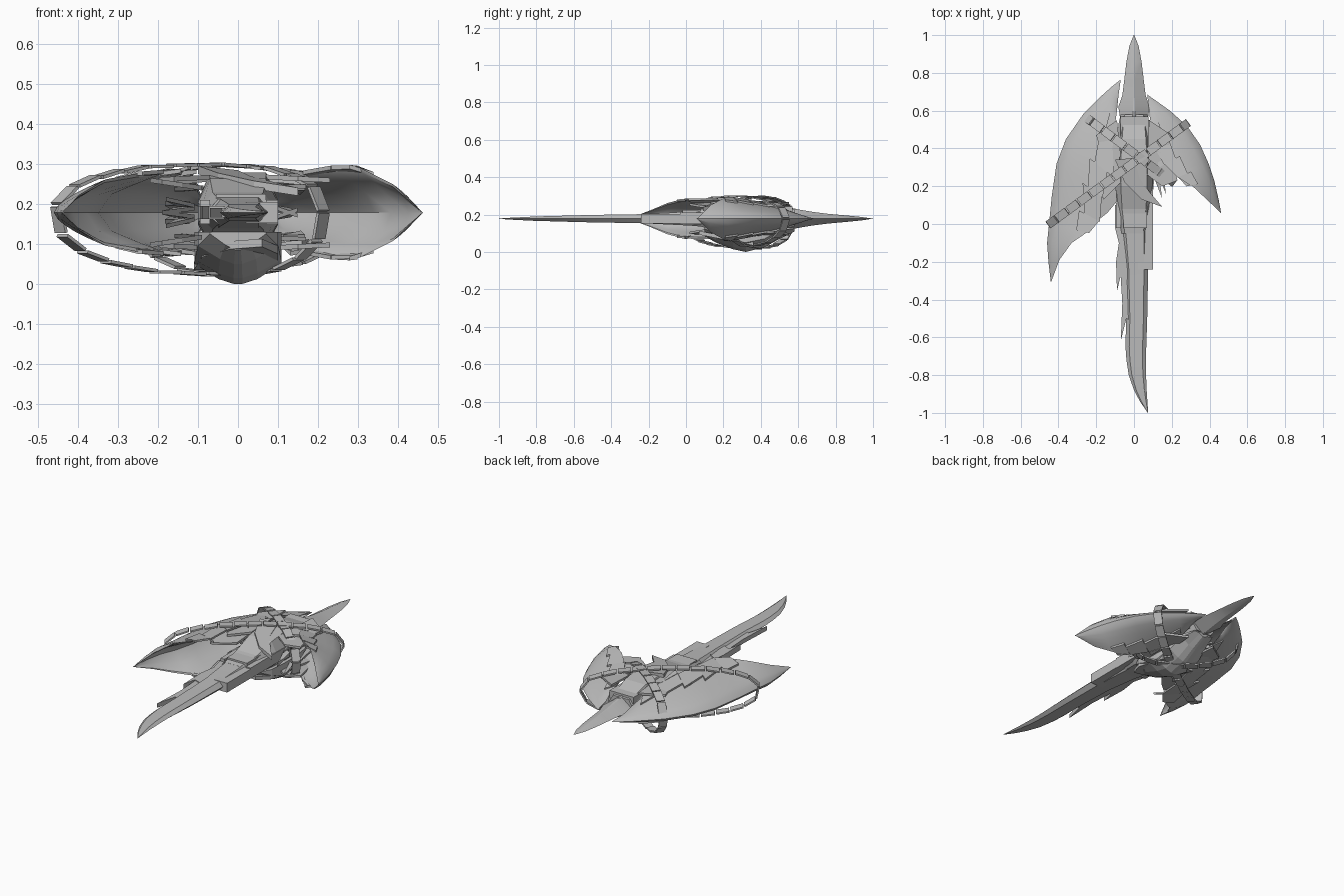
import bpy, bmesh, math, random
from mathutils import Vector, Matrix

if "Cube" in bpy.data.objects:
    bpy.data.objects.remove(bpy.data.objects["Cube"])

random.seed(4)
MID = 0.178
grey = bpy.data.materials.new("worn_grey")
grey.diffuse_color = (0.5, 0.5, 0.5, 1)
grey.use_nodes = True
grey.node_tree.nodes["Principled BSDF"].inputs["Base Color"].default_value = grey.diffuse_color


def finish(name, bm, smooth=None):
    bmesh.ops.recalc_face_normals(bm, faces=bm.faces)
    me = bpy.data.meshes.new(name)
    bm.to_mesh(me)
    bm.free()
    me.materials.append(grey)
    ob = bpy.data.objects.new(name, me)
    bpy.context.collection.objects.link(ob)
    if smooth:
        bpy.ops.object.select_all(action='DESELECT')
        ob.select_set(True)
        bpy.context.view_layer.objects.active = ob
        bpy.ops.object.shade_smooth_by_angle(angle=math.radians(smooth))
    return ob


def loft(name, rings, smooth=None):
    """Skin closed rings of equal length and cap both ends."""
    bm = bmesh.new()
    vs = [[bm.verts.new(p) for p in r] for r in rings]
    n = len(rings[0])
    for a, b in zip(vs, vs[1:]):
        for i in range(n):
            j = (i + 1) % n
            bm.faces.new((a[i], a[j], b[j], b[i]))
    bm.faces.new(vs[0])
    bm.faces.new(vs[-1])
    return finish(name, bm, smooth)


def slab(name, pts, thick=0.01):
    """Thicken a 3D outline in z."""
    return loft(name, [[(x, y, z + d) for x, y, z in pts] for d in (-thick / 2, thick / 2)])


def plate(name, pts, z, thick=0.012, sx=0, sy=0):
    """Flat outline tilted by sx and sy about its centre."""
    cx = sum(p[0] for p in pts) / len(pts)
    cy = sum(p[1] for p in pts) / len(pts)
    slab(name, [(x, y, z + sx * (x - cx) + sy * (y - cy)) for x, y in pts], thick)


def both_sides(name, pts, z, thick=0.012, sx=0, sy=0):
    plate(name + "_upper", pts, MID + z, thick, sx, sy)
    plate(name + "_lower", pts, MID - z, thick, -sx, -sy)


def box(name, x0, x1, y0, y1, z0, z1):
    plate(name, [(x0, y0), (x1, y0), (x1, y1), (x0, y1)], (z0 + z1) / 2, z1 - z0)


# Crescent wings: sharp outer edge, open hollow towards the hull
POWER = 0.62


def on_wing(st, t, s):
    ox, oy, ix, iy, h = st
    return (ox + (ix - ox) * t, oy + (iy - oy) * t, MID + s * h)


def wing(name, stations):
    half = [(t, t ** POWER) for t in (.08, .2, .4, .6, .8, 1)] + [(.97, .9), (.75, .7), (.5, .45)]
    rings = []
    for st in stations:
        rings.append([on_wing(st, 0, 0)] + [on_wing(st, *p) for p in half]
                     + [on_wing(st, .36, 0)]
                     + [on_wing(st, t, -s) for t, s in reversed(half)])
    return loft(name, rings, 35)


left = [(-.07, .765, -.085, .66, .012), (-.12, .725, -.09, .60, .04),
        (-.17, .68, -.10, .53, .06), (-.27, .58, -.12, .42, .085),
        (-.36, .45, -.15, .28, .10), (-.41, .32, -.18, .15, .105),
        (-.435, .15, -.195, .02, .102), (-.45, 0, -.25, -.045, .098),
        (-.46, -.1, -.33, -.10, .083), (-.453, -.2, -.395, -.19, .045),
        (-.44, -.31, -.438, -.305, .001)]
right = [(.07, .685, .08, .6, .012), (.12, .65, .085, .55, .04),
         (.19, .60, .09, .5, .06), (.28, .52, .12, .40, .085),
         (.35, .42, .17, .32, .10), (.395, .32, .24, .25, .112),
         (.425, .23, .305, .205, .112), (.448, .13, .385, .13, .072),
         (.462, .055, .459, .06, .001)]
wing("left_wing", left)
wing("right_wing", right)


# Long overlapping scales following the inner rim of each wing
def rim_scales(side, stations, first, last):
    for k in range(first, last):
        a, b = stations[k], stations[k + 1]
        for s, half in ((1, "upper"), (-1, "lower")):
            pts = [on_wing(a, .6, s * .78), on_wing(a, 1.04, s), on_wing(b, 1.06, s),
                   on_wing(b, 1.22, s * 1.02) if k % 2 else on_wing(b, 1.0, s), on_wing(b, .72, s * .86)]
            slab(f"{side}_rim_scale_{k}_{half}", pts)


rim_scales("left", left, 2, 7)
rim_scales("right", right, 2, 6)


# Long blades: flattened section, stations of (y, left, right, half height)
def blade(name, stations, bevel):
    rings = []
    for y, a, b, h in stations:
        c = (b - a) * bevel
        rings.append([(a, y, MID), (a + c, y, MID + h), (b - c, y, MID + h),
                      (b, y, MID), (b - c, y, MID - h), (a + c, y, MID - h)])
    return loft(name, rings, 25)


blade("front_blade", [(.15, -.08, .08, .045), (0, -.075, .08, .036), (-.24, -.05, .075, .024),
                      (-.5, -.042, .07, .02), (-.65, -.045, .065, .016),
                      (-.72, -.04, .063, .014), (-.8, -.028, .064, .012),
                      (-.88, .0, .067, .008), (-.94, .032, .071, .005),
                      (-1.0, .073, .075, .001)], .18)
blade("tail_spike", [(.5, -.07, .07, .06), (.57, -.075, .075, .055), (.62, -.083, .083, .046),
                     (.68, -.062, .062, .036), (.76, -.052, .052, .026),
                     (.86, -.04, .04, .017), (.94, -.025, .025, .009),
                     (.98, -.01, .01, .003), (1.0, -.001, .001, .001)], .47)

# Jagged scales on the left edge of the front blade
plate("blade_scale_rear", [(-.1, .1), (-.1, -.02), (-.08, -.1), (-.095, -.2), (-.09, -.355),
                           (-.072, -.28), (-.02, -.3), (-.02, .1)], MID, .032)
plate("blade_scale_front", [(-.075, -.2), (-.062, -.42), (-.07, -.62), (-.04, -.5),
                            (0, -.52), (0, -.2)], MID, .024)
box("blade_guard", .02, .1, -.24, .0, .152, .204)
box("side_rail_right", .07, .10, -.03, .55, .15, .21)
box("side_rail_left", -.095, -.07, -.02, .45, .15, .21)

# Central hull with flat top, tapering to the front blade
hull = []
for y, w, u in [(-.05, .07, .034), (.08, .09, .05), (.2, .1, .085), (.33, .1, .1),
                (.45, .09, .088), (.54, .08, .06), (.58, .07, .05)]:
    hull.append([(s * w * a, y, MID + u * b) for s, a, b in
                 [(-1, 1, .3), (-1, .7, 1), (1, .7, 1), (1, 1, .3),
                  (1, 1, -.3), (1, .7, -.85), (-1, .7, -.85), (-1, 1, -.3)]])
loft("hull", hull)
box("hull_cover", -.072, .078, .32, .57, .2, .243)
box("hull_front_cover", -.055, .07, -.02, .15, .19, .225)

# Keel under the hull, narrow along its lowest edge
keel = []
for y, w, z in [(.1, .07, .085), (.16, .1, .05), (.25, .108, .015), (.32, .108, .0),
                (.42, .1, .025), (.5, .085, .07), (.58, .06, .11)]:
    side = min(.125, max(z + .045, z * .6 + .05))
    keel.append([(-w, y, .13), (w, y, .13), (w, y, side), (.45 * w, y, z + .012),
                 (.1 * w, y, z), (-.1 * w, y, z), (-.45 * w, y, z + .012), (-w, y, side)])
loft("keel", keel)

# Curved claw and broken panels between hull and wings
plate("claw_upper", [(-.1, .34), (-.05, .22), (.04, .13), (.15, .09), (.09, .16),
                     (.03, .24), (0, .35)], .258, .02, -.12, .1)
plate("claw_lower", [(-.11, .36), (-.09, .2), (-.02, .1), (.06, .07), (.1, .16),
                     (.1, .36)], .075, .02, 0, -.2)
both_sides("panel_left_rear", [(-.2, .47), (-.09, .55), (-.07, .36), (-.15, .3)], .078, .012, .1)
both_sides("panel_left_mid", [(-.24, .3), (-.08, .42), (-.07, .22), (-.16, .13)], .085, .012, .05)
both_sides("panel_left_front", [(-.22, .14), (-.1, .26), (-.09, .12), (-.14, .06), (-.19, .02)],
           .07, .012, -.15)
both_sides("panel_right_rear", [(.08, .55), (.2, .47), (.16, .33), (.07, .36)], .078, .012, -.1)
both_sides("panel_right_mid", [(.08, .4), (.2, .36), (.23, .23), (.15, .2), (.07, .26)],
           .085, .012, -.05)
for k in range(8):
    s = -1 if k % 2 else 1
    x, y = s * random.uniform(.09, .16), random.uniform(.22, .46)
    dx, dy = s * random.uniform(.03, .06), random.uniform(.1, .15)
    both_sides(f"splinter_{k}", [(x - .02, y + .05), (x + .025, y + .03), (x + dx, y - dy)],
               random.uniform(.0, .07), .01, s * random.uniform(-.3, .1), random.uniform(-.1, .1))


# Segmented belts wrapped round the body as crossing loops
def belt(name, p, q, up, down, length=.075, width=.045):
    p, q = Vector((*p, 0)), Vector((*q, 0))
    c, axis = (p + q) / 2, (q - p) / 2
    side = Vector((-axis.y, axis.x, 0)).normalized()

    def point(t):
        s = math.sin(t)
        z = MID + .002 + (up if s > 0 else down) * math.copysign(abs(s) ** .8, s)
        return c + axis * math.cos(t) + Vector((0, 0, z))
    path = [point(i * math.tau / 600) for i in range(601)]
    total = sum((b - a).length for a, b in zip(path, path[1:]))
    step, run, marks = total / round(total / length), 0, [path[0]]
    for a, b in zip(path, path[1:]):
        run += (b - a).length
        if run >= step * len(marks) - 1e-6:
            marks.append(b)
    bm = bmesh.new()
    for a, b in zip(marks, marks[1:]):
        d = (b - a).normalized()
        m = Matrix((d, side, d.cross(side))).transposed().to_4x4()
        m = Matrix.Translation((a + b) / 2) @ m @ Matrix.Rotation(random.uniform(-.08, .08), 4, 'Y')
        link = Matrix.Diagonal(((b - a).length * .9, width, .008, 1))
        bmesh.ops.create_cube(bm, size=1, matrix=m @ link)
    return finish(name, bm)


belt("long_belt", (-.455, -.005), (.285, .535), .118, .155)
belt("short_belt", (-.255, .565), (.215, .215), .116, .16)
